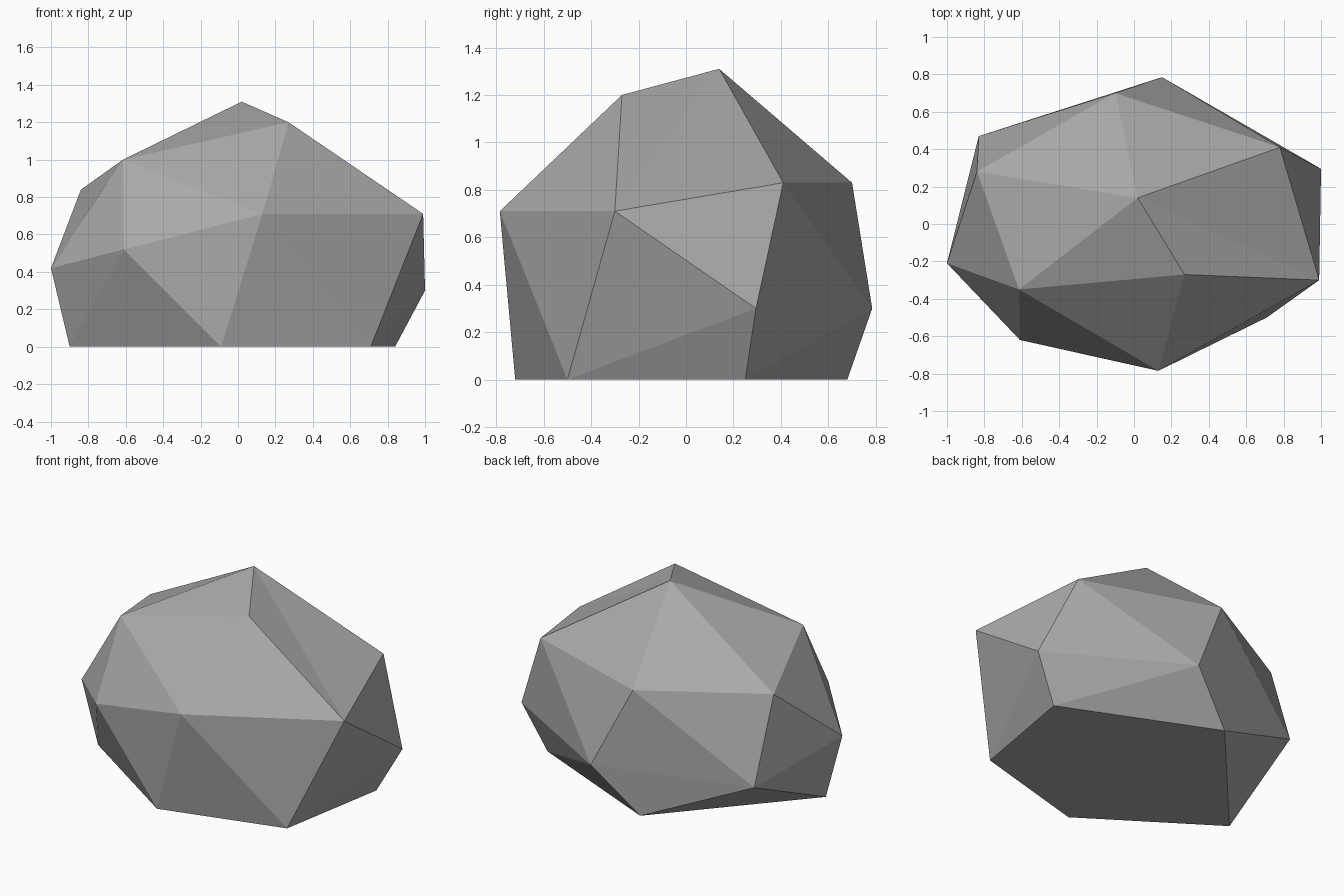
import bpy, bmesh
from mathutils import Vector

if "Cube" in bpy.data.objects:
    bpy.data.objects.remove(bpy.data.objects["Cube"])

# Corner points of the boulder, from the top down to the flat base
corners = [
    (0.02, 0.14, 1.31), (0.27, -0.27, 1.20), (-0.615, -0.35, 1.00),      # crown
    (-0.84, 0.28, 0.84), (-0.10, 0.70, 0.83), (0.78, 0.41, 0.83),        # shoulder
    (0.13, -0.785, 0.71), (0.99, -0.30, 0.71),
    (-0.61, -0.62, 0.52), (-1.00, -0.21, 0.42), (-0.83, 0.47, 0.29),     # waist
    (0.15, 0.785, 0.30), (1.00, 0.295, 0.30),
    (-0.09, -0.72, 0), (0.71, -0.50, 0), (0.84, 0.25, 0),                # base
    (-0.14, 0.68, 0), (-0.90, -0.18, 0),
]

# Wrap the corners in a faceted skin
bm = bmesh.new()
for c in corners:
    bm.verts.new(c)
bmesh.ops.convex_hull(bm, input=bm.verts[:])


def corner(i):
    return min(bm.verts, key=lambda v: (v.co - Vector(corners[i])).length)


# Slight dent beside the crown: turn the ridge so it runs from peak to right shoulder
ridge = bm.edges.get((corner(1), corner(5)))
if ridge:
    bmesh.utils.edge_rotate(ridge, True)

# Merge the flat underside into one face
base = [e for e in bm.edges if len(e.link_faces) == 2
        and all(f.normal.z < -0.99 for f in e.link_faces)]
bmesh.ops.dissolve_edges(bm, edges=base, use_verts=False)
bmesh.ops.recalc_face_normals(bm, faces=bm.faces[:])

mesh = bpy.data.meshes.new("boulder")
bm.to_mesh(mesh)
bm.free()

# Stone colour
stone = bpy.data.materials.new("stone grey")
stone.diffuse_color = (0.40, 0.40, 0.40, 1)
stone.use_nodes = True
stone.node_tree.nodes["Principled BSDF"].inputs["Base Color"].default_value = stone.diffuse_color
mesh.materials.append(stone)

boulder = bpy.data.objects.new("boulder", mesh)
bpy.context.collection.objects.link(boulder)
